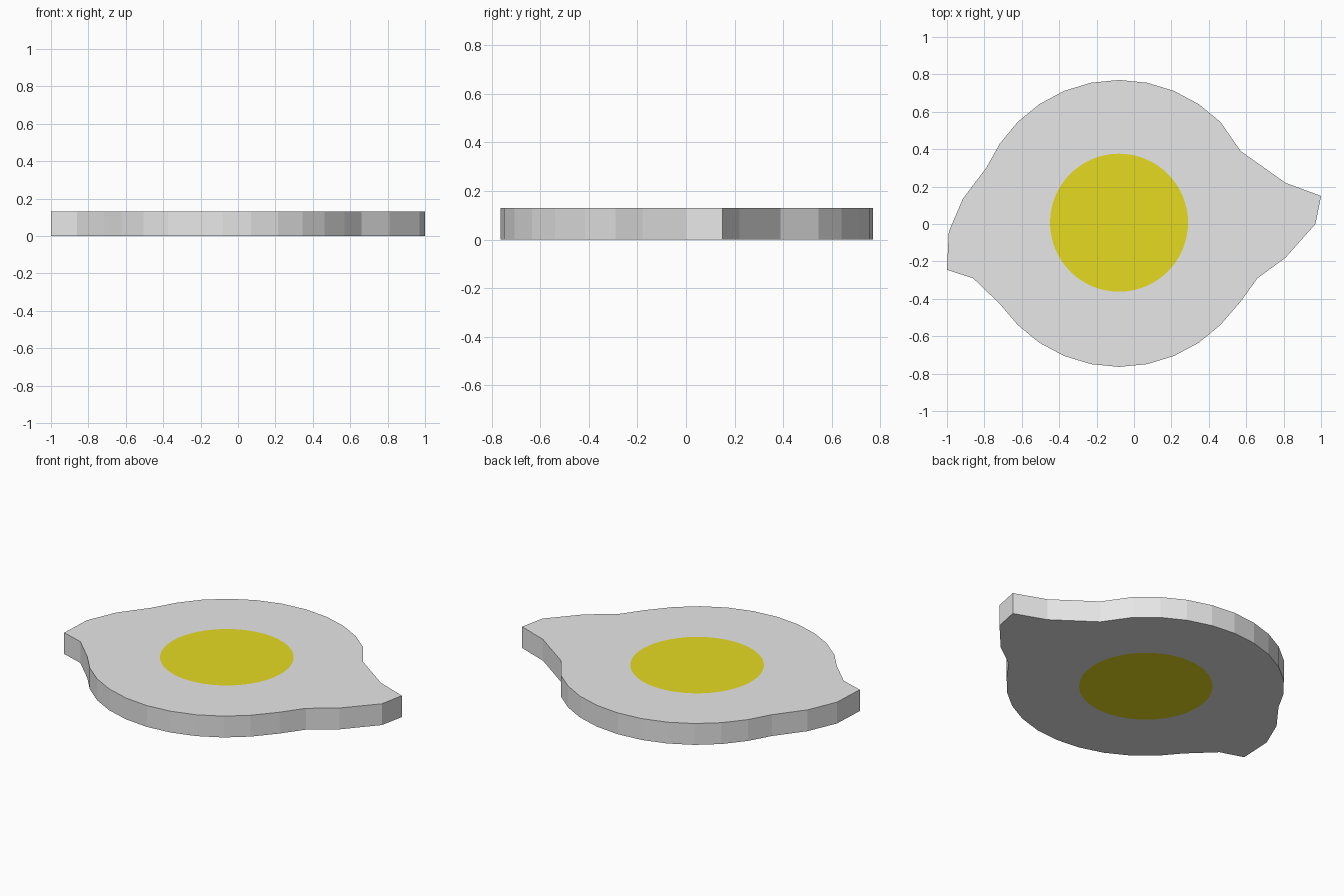
import bpy, bmesh, math

if "Cube" in bpy.data.objects:
    bpy.data.objects.remove(bpy.data.objects["Cube"])

H = 0.13            # slab thickness
CX, CY = -0.08, 0.003
N = 32              # sides of the round body

def material(name, rgb):
    m = bpy.data.materials.new(name)
    m.diffuse_color = (*rgb, 1)
    m.use_nodes = True
    m.node_tree.nodes["Principled BSDF"].inputs["Base Color"].default_value = m.diffuse_color
    return m

white = material("pale_grey", (0.8, 0.8, 0.8))
yellow = material("yellow", (0.79, 0.71, 0.015))

# Outline: a round body, with the two pointed lobes pulled out by step index
R = 0.767
outline = [(CX + R * math.cos(2 * math.pi * i / N),
            CY + R * math.sin(2 * math.pi * i / N)) for i in range(N)]
lobes = {
    29: (0.57, -0.415), 30: (0.66, -0.29), 31: (0.81, -0.18), 0: (0.97, 0.0),
    1: (1.0, 0.15), 2: (0.81, 0.22), 3: (0.57, 0.39),
    14: (-0.79, 0.30), 15: (-0.915, 0.135), 16: (-0.99, -0.04),
    17: (-1.0, -0.245), 18: (-0.86, -0.29), 19: (-0.715, -0.43),
}
for i, p in lobes.items():
    outline[i] = p

# Yolk disc edge, set flush into both flat faces (two edges per outline step)
M = N * 2
yolk = [(CX + 0.369 * math.cos(2 * math.pi * i / M),
         0.007 + 0.369 * math.sin(2 * math.pi * i / M)) for i in range(M)]

bm = bmesh.new()
def ring(points, z):
    return [bm.verts.new((x, y, z)) for x, y in points]

outer = [ring(outline, z) for z in (0, H)]
inner = [ring(yolk, z) for z in (0, H)]

# Flat top and bottom: ring around a yellow centre
for o, n in zip(outer, inner):
    for i in range(N):
        j = (i + 1) % N
        bm.faces.new((o[i], o[j], n[2 * j], n[2 * i + 1], n[2 * i]))
    bm.faces.new(n).material_index = 1

# Side wall
for i in range(N):
    j = (i + 1) % N
    bm.faces.new((outer[0][i], outer[0][j], outer[1][j], outer[1][i]))

bmesh.ops.recalc_face_normals(bm, faces=bm.faces)
mesh = bpy.data.meshes.new("fried_egg")
bm.to_mesh(mesh)
bm.free()
mesh.materials.append(white)
mesh.materials.append(yellow)
bpy.context.collection.objects.link(bpy.data.objects.new("fried_egg", mesh))
